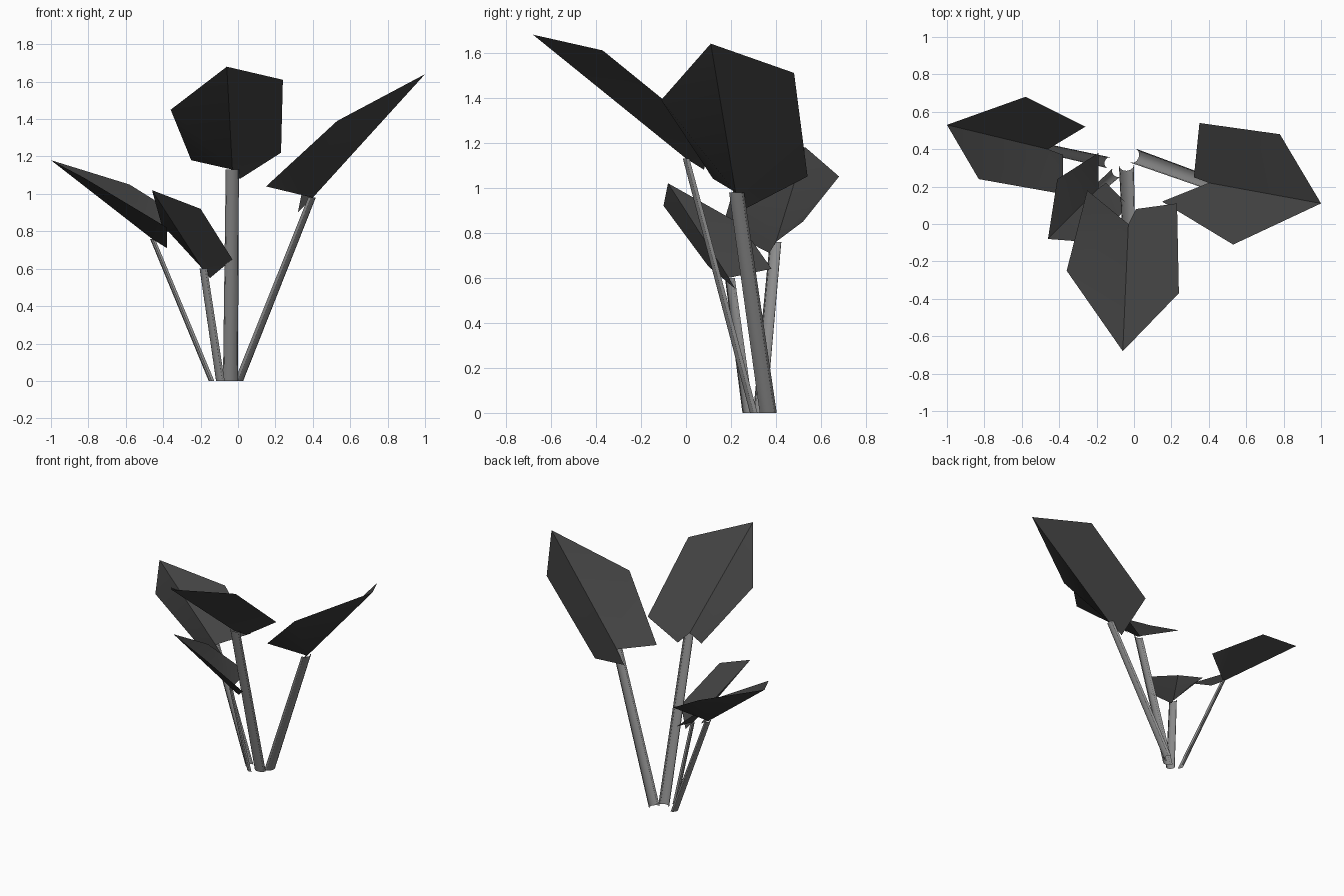
import bpy
import bmesh
import math
from mathutils import Vector

cube = bpy.data.objects.get("Cube")
if cube:
    bpy.data.objects.remove(cube, do_unlink=True)


def make_material(name, value):
    mat = bpy.data.materials.new(name)
    mat.use_nodes = True
    color = (value, value, value, 1)
    mat.diffuse_color = color
    mat.node_tree.nodes["Principled BSDF"].inputs["Base Color"].default_value = color
    return mat


LEAF = make_material("dark grey leaf", 0.055)
STEM = make_material("mid grey stem", 0.26)


def finish(name, bm, mat):
    mesh = bpy.data.meshes.new(name)
    bm.to_mesh(mesh)
    bm.free()
    mesh.materials.append(mat)
    obj = bpy.data.objects.new(name, mesh)
    bpy.context.collection.objects.link(obj)
    bpy.ops.object.select_all(action="DESELECT")
    obj.select_set(True)
    bpy.context.view_layer.objects.active = obj
    bpy.ops.object.shade_smooth_by_angle(angle=math.radians(32))
    return obj


def make_leaf(name, notch, outline):
    """Folded blade: a fan of facets around the notch where the stem meets it."""
    bm = bmesh.new()
    center = bm.verts.new(notch)
    rim = [bm.verts.new(p) for p in outline]
    for a, b in zip(rim, rim[1:]):
        bm.faces.new((center, a, b))
    return finish(name, bm, LEAF)


def make_stem(name, base, top, width, segments=6):
    """Slim gutter, open towards the middle of the plant, with level ends."""
    base, top = Vector(base), Vector(top)
    out = Vector((top.x - base.x, top.y - base.y, 0)).normalized()
    side = Vector((-out.y, out.x, 0))
    bm = bmesh.new()
    rows = []
    for center, half in ((base, width / 2), (top, width * 0.44)):
        row = []
        for i in range(segments + 1):
            t = math.pi * i / segments
            offset = side * math.cos(t) + out * (0.8 * math.sin(t) - 0.4)
            row.append(bm.verts.new(center + offset * half))
        rows.append(row)
    low, high = rows
    for i in range(segments):
        bm.faces.new((low[i], low[i + 1], high[i + 1], high[i]))
    return finish(name, bm, STEM)


# Each plant part: stem base, stem width, notch, then the rim
# (flap, left lobe, left shoulder, tip, right shoulder, right lobe)
PARTS = {
    "front": ((-0.04, 0.30, 0), 0.08, (-0.03, 0.0, 1.13), [
        (0.01, 0.08, 1.08), (0.23, 0.11, 1.22), (0.24, -0.37, 1.61),
        (-0.06, -0.68, 1.68), (-0.36, -0.25, 1.45), (-0.25, 0.18, 1.18)]),
    "left": ((0.01, 0.36, 0), 0.08, (0.40, 0.22, 0.98), [
        (0.32, 0.25, 0.90), (0.35, 0.54, 1.05), (0.78, 0.48, 1.51),
        (1.0, 0.11, 1.64), (0.53, -0.11, 1.39), (0.15, 0.12, 1.04)]),
    "right": ((-0.145, 0.33, 0), 0.06, (-0.46, 0.40, 0.76), [
        (-0.38, 0.37, 0.71), (-0.38, 0.16, 0.82), (-0.83, 0.24, 1.09),
        (-1.0, 0.53, 1.18), (-0.58, 0.68, 1.05), (-0.26, 0.52, 0.85)]),
    "small": ((-0.10, 0.27, 0), 0.06, (-0.19, 0.19, 0.60), [
        (-0.15, 0.22, 0.55), (-0.03, 0.10, 0.65), (-0.20, -0.10, 0.92),
        (-0.46, -0.08, 1.02), (-0.41, 0.24, 0.84), (-0.19, 0.38, 0.64)]),
}

for name, (base, width, notch, outline) in PARTS.items():
    make_stem(name + "_stem", base, notch, width)
    make_leaf(name + "_leaf", notch, outline)
